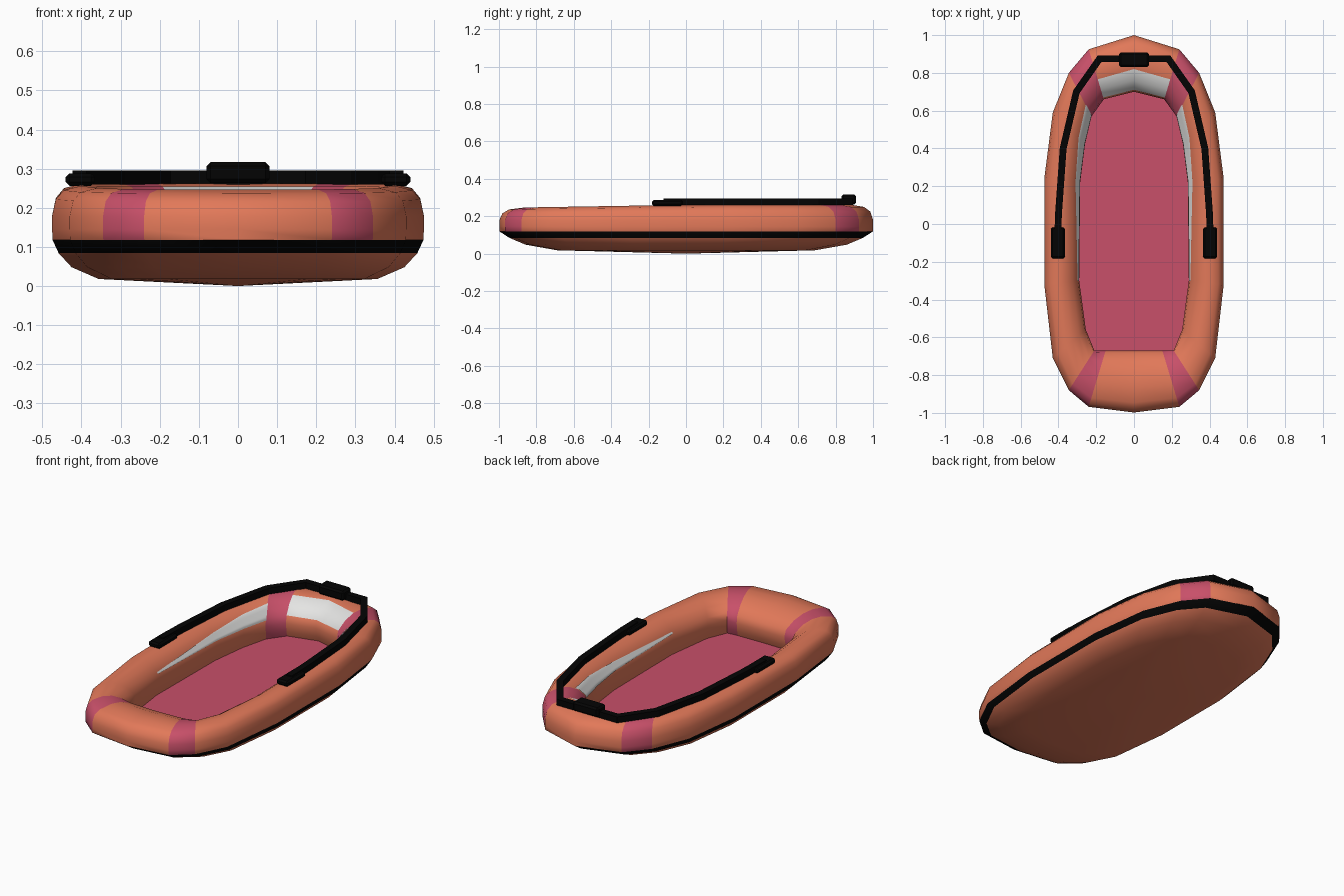
import bpy, bmesh, math
from mathutils import Vector

if "Cube" in bpy.data.objects:
    bpy.data.objects.remove(bpy.data.objects["Cube"])


def material(name, rgb):
    m = bpy.data.materials.new(name)
    m.diffuse_color = (*rgb, 1)
    m.use_nodes = True
    m.node_tree.nodes["Principled BSDF"].inputs["Base Color"].default_value = m.diffuse_color
    return m


ORANGE = material("orange rubber", (0.76, 0.19, 0.10))
MAGENTA = material("magenta fabric", (0.58, 0.08, 0.142))
WHITE = material("white panel", (0.78, 0.78, 0.77))
BLACK = material("black rubber", (0.0012, 0.0012, 0.0012))


def make(name, verts, faces, mats, smooth=True):
    me = bpy.data.meshes.new(name)
    me.from_pydata([tuple(v) for v in verts], [], faces)
    for m in mats:
        me.materials.append(m)
    ob = bpy.data.objects.new(name, me)
    bpy.context.collection.objects.link(ob)
    if smooth:
        bpy.ops.object.select_all(action='DESELECT')
        bpy.context.view_layer.objects.active = ob
        ob.select_set(True)
        bpy.ops.object.shade_smooth_by_angle(angle=math.radians(50))
    return ob


# Plan stations, right half from bow to stern: outer x, y, inner x, y
half = [(0, 1.0, 0, .70), (.24, .925, .16, .66), (.345, .80, .225, .57),
        (.43, .59, .26, .42), (.475, .24, .285, .22), (.475, -.32, .29, -.30),
        (.43, -.71, .255, -.56), (.345, -.88, .21, -.67),
        (.24, -.968, .15, -.67), (0, -.998, 0, -.67)]
stations = half + [(-a, b, -c, d) for a, b, c, d in half[-2:0:-1]]
N = len(stations)

# Tube section: fraction from outer to inner edge, height
section = [(.005, .118), (0, .145), (0, .18), (.05, .225), (.16, .25), (.4, .262),
           (.6, .254), (.8, .227), (.965, .182), (1, .14), (.97, .09), (.93, .06)]
# Hull bottom rings: x scale, y scale, height
bottom = [(.75, .69, .018), (.895, .86, .048), (.965, .945, .084)]


def tube_point(i, u):
    """Point on the tube at station i and section position u."""
    ox, oy, ix, iy = stations[i]
    k = min(int(u), len(section) - 2)
    (t0, z0), (t1, z1) = section[k], section[k + 1]
    t, z = t0 + (t1 - t0) * (u - k), z0 + (z1 - z0) * (u - k)
    if z > .17:  # the crest falls a little towards the stern
        z -= .014 * max(0, .1 - oy) * (z - .17) / .09
    return Vector((ox + (ix - ox) * t, oy + (iy - oy) * t, z))


# Hull: bottom, rubbing strake and inflated tube
M = len(bottom) + len(section)
verts = []
for i, (ox, oy, _, _) in enumerate(stations):
    verts += [Vector((ox * a, oy * b, z)) for a, b, z in bottom]
    verts += [tube_point(i, u) for u in range(len(section))]
faces, idx = [], []
bow_white = (0, N - 1)
bands = (1, 7, N - 2, N - 8)
for i in range(N):
    n = (i + 1) % N
    for j in range(M - 1):
        faces.append((i * M + j, i * M + j + 1, n * M + j + 1, n * M + j))
        u = j - len(bottom)
        idx.append(3 if u == -1 else
                   1 if i in bands and u >= 0 else
                   2 if i in bow_white and 6 <= u < 8 else 0)
verts.append(Vector((0, 0, 0)))
for i in range(N):
    faces.append((len(verts) - 1, i * M, ((i + 1) % N) * M))
    idx.append(0)
hull = make("inflatable_hull", verts, faces, [ORANGE, MAGENTA, WHITE, BLACK])
for p, k in zip(hull.data.polygons, idx):
    p.material_index = k

# Floor
ring = [tube_point(i, len(section) - 1) for i in range(N)]
make("floor", ring, [tuple(reversed(range(N)))], [MAGENTA], False)

# Tapered white panels on the inner sides
tops, lows, K = (6.6, 6.9, 7.3, 7.8), (8.3, 8.3, 8.2, 8.0), 12
for side, name in ((1, "right"), (-1, "left")):
    verts, faces = [], []
    for n, i in enumerate((2, 3, 4, 5)):
        for k in range(K + 1):
            p = tube_point(i, tops[n] + (lows[n] - tops[n]) * k / K)
            verts.append(((p.x - .004) * side, p.y, p.z + .003))
    for n in range(3):
        for k in range(K):
            a = n * (K + 1) + k
            f = (a, a + 1, a + K + 2, a + K + 1)
            faces.append(f if side > 0 else f[::-1])
    make(name + "_side_panel", verts, faces, [WHITE])


def strip(name, path, w, z0, z1):
    """Rectangular bar swept along a flat path with mitred corners."""
    pts = [Vector(p) for p in path]
    n = len(pts)
    verts, faces = [], []
    for i, p in enumerate(pts):
        d0 = (p - pts[i - 1]).normalized() if i else None
        d1 = (pts[i + 1] - p).normalized() if i < n - 1 else d0
        d0 = d0 or d1
        d = (d0 + d1).normalized()
        s = Vector((-d.y, d.x)) * (w / 2 / max(d.dot(d0), .5))
        verts += [(p.x + s.x, p.y + s.y, z0), (p.x + s.x, p.y + s.y, z1),
                  (p.x - s.x, p.y - s.y, z1), (p.x - s.x, p.y - s.y, z0)]
    for i in range(n - 1):
        a, b = 4 * i, 4 * (i + 1)
        for j in range(4):
            k = (j + 1) % 4
            faces.append((a + j, b + j, b + k, a + k))
    e = 4 * (n - 1)
    faces += [(0, 1, 2, 3), (e + 3, e + 2, e + 1, e)]
    ob = make(name, verts, faces, [BLACK], False)
    bm = bmesh.new()
    bm.from_mesh(ob.data)
    bmesh.ops.recalc_face_normals(bm, faces=bm.faces)
    bm.to_mesh(ob.data)
    bm.free()


# Grab line on top
line = [(.405, -.12), (.40, .05), (.375, .40), (.305, .70), (.182, .875)]
strip("grab_line", line + [(-x, y) for x, y in line[::-1]], .036, .26, .295)


# Handle blocks
def block(name, centre, size):
    bpy.ops.mesh.primitive_cube_add(size=1, location=centre)
    ob = bpy.context.object
    ob.name = name
    ob.scale = size
    bpy.ops.object.transform_apply(location=False, rotation=False, scale=True)
    ob.data.materials.append(BLACK)
    b = ob.modifiers.new("bevel", 'BEVEL')
    b.width, b.segments = .01, 1


block("bow_handle", (0, .87, .29), (.16, .078, .054))
block("right_handle", (.403, -.10, .272), (.075, .165, .032))
block("left_handle", (-.403, -.10, .272), (.075, .165, .032))
